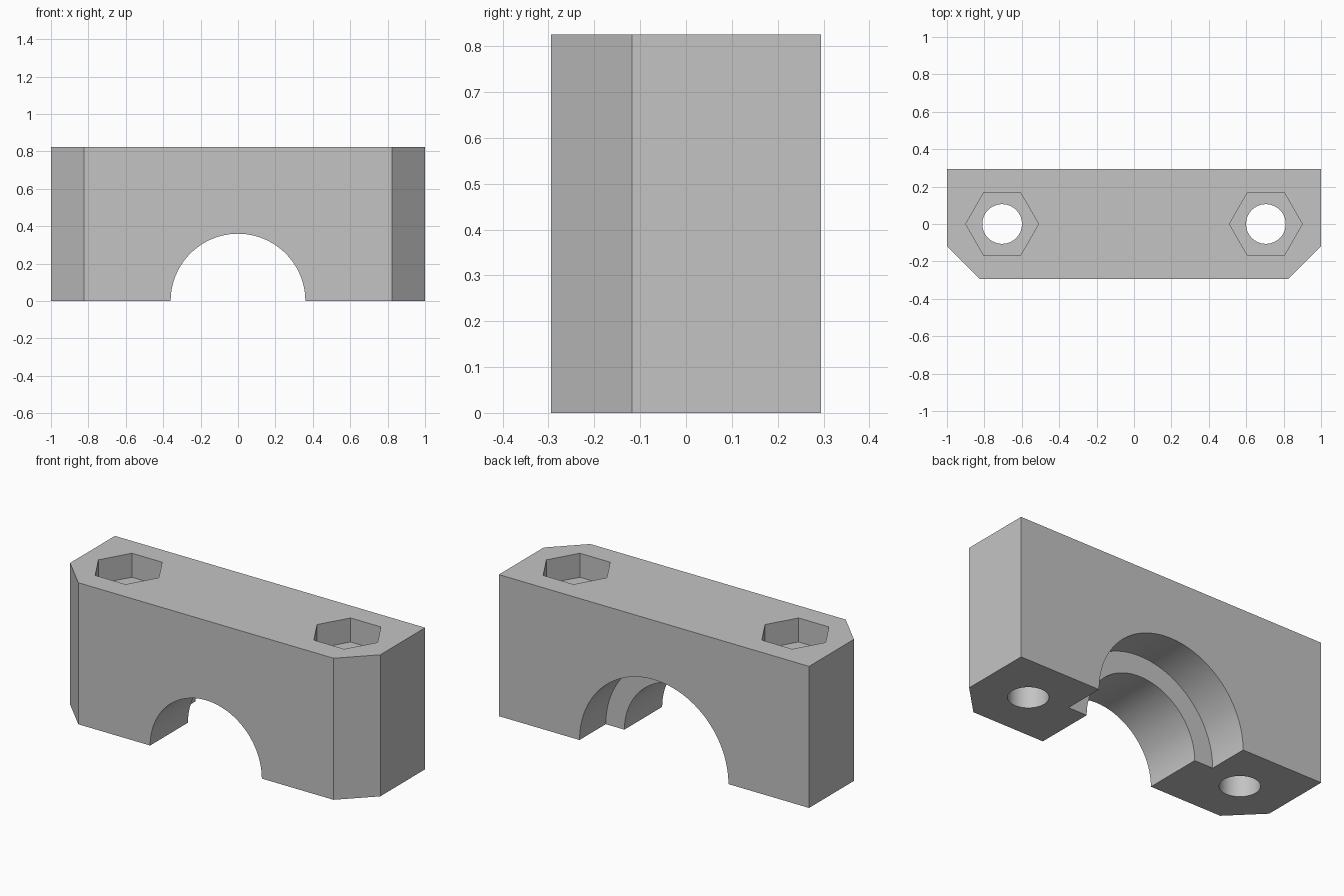
import bpy
import bmesh
import math
from mathutils import Matrix

cube = bpy.data.objects.get("Cube")
if cube:
    bpy.data.objects.remove(cube, do_unlink=True)

HEIGHT = 0.825
HALF_DEPTH = 0.295
CHAMFER = 0.177
BOLT_X = 0.705
STEP_Y = 0.053

# Material
grey = bpy.data.materials.new("plain grey")
grey.use_nodes = True
colour = (0.55, 0.55, 0.55, 1)
grey.diffuse_color = colour
grey.node_tree.nodes["Principled BSDF"].inputs["Base Color"].default_value = colour


def make_object(name, bm):
    bmesh.ops.recalc_face_normals(bm, faces=bm.faces)
    mesh = bpy.data.meshes.new(name)
    bm.to_mesh(mesh)
    bm.free()
    mesh.materials.append(grey)
    obj = bpy.data.objects.new(name, mesh)
    bpy.context.collection.objects.link(obj)
    return obj


def prism(name, sides, radius, start, end, axis, offset_x=0):
    """Straight prism between two positions along the y or z axis."""
    bm = bmesh.new()
    bmesh.ops.create_cone(bm, cap_ends=True, segments=sides, radius1=radius,
                          radius2=radius, depth=end - start)
    # Put a corner of the polygon on the x axis
    corner = min(bm.verts, key=lambda v: abs(math.atan2(v.co.y, v.co.x)))
    turn = Matrix.Rotation(-math.atan2(corner.co.y, corner.co.x), 4, 'Z')
    middle = (start + end) / 2
    if axis == 'Y':
        place = Matrix.Translation((offset_x, middle, 0)) @ Matrix.Rotation(math.pi / 2, 4, 'X')
    else:
        place = Matrix.Translation((offset_x, 0, middle))
    bm.transform(place @ turn)
    return make_object(name, bm)


# Block with two chamfered front corners
bm = bmesh.new()
half = [(1, HALF_DEPTH), (1, -HALF_DEPTH + CHAMFER), (1 - CHAMFER, -HALF_DEPTH)]
outline = half + [(-x, y) for x, y in reversed(half)]
base = bm.faces.new([bm.verts.new((x, y, 0)) for x, y in outline])
top = bmesh.ops.extrude_face_region(bm, geom=[base])["geom"]
bmesh.ops.translate(bm, vec=(0, 0, HEIGHT),
                    verts=[v for v in top if isinstance(v, bmesh.types.BMVert)])
block = make_object("clamp_block", bm)

# Stepped half-round bore, narrow at the front and wide at the back
cutters = [
    prism("narrow_bore_cutter", 96, 0.36, -0.5, STEP_Y + 0.1, 'Y'),
    prism("wide_bore_cutter", 96, 0.48, STEP_Y, 0.5, 'Y'),
]

# Bolt holes with hexagonal nut pockets
for side, x in (("left", BOLT_X), ("right", -BOLT_X)):
    cutters.append(prism(side + "_bolt_hole_cutter", 64, 0.106, -0.2, 1, 'Z', x))
    cutters.append(prism(side + "_nut_pocket_cutter", 6, 0.195, HEIGHT - 0.14, 1, 'Z', x))

for cutter in cutters:
    cutter.hide_render = True
    cut = block.modifiers.new(cutter.name, 'BOOLEAN')
    cut.operation = 'DIFFERENCE'
    cut.solver = 'EXACT'
    cut.object = cutter

# Apply the cuts and remove the cutters
bpy.context.view_layer.update()
evaluated = block.evaluated_get(bpy.context.evaluated_depsgraph_get())
cut_mesh = bpy.data.meshes.new_from_object(evaluated)
block.modifiers.clear()
block.data = cut_mesh
for cutter in cutters:
    bpy.data.objects.remove(cutter, do_unlink=True)

# Smooth bores, sharp edges
bpy.ops.object.select_all(action='DESELECT')
block.select_set(True)
bpy.context.view_layer.objects.active = block
bpy.ops.object.shade_smooth_by_angle(angle=math.radians(30))
